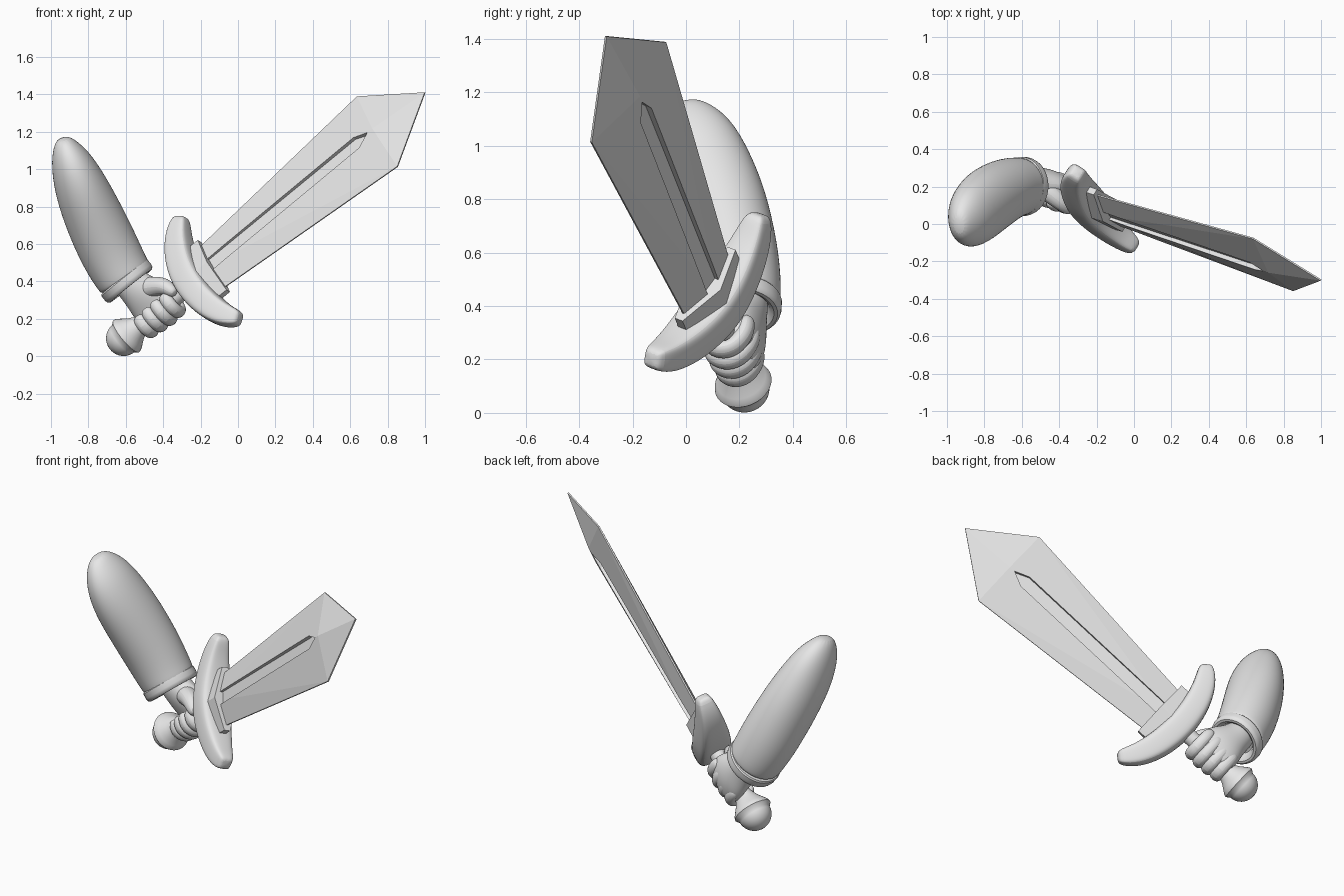
import bpy, bmesh, math
from mathutils import Vector

cube = bpy.data.objects.get("Cube")
if cube:
    bpy.data.objects.remove(cube, do_unlink=True)

grey = bpy.data.materials.new("plain grey")
grey.use_nodes = True
grey.diffuse_color = (0.8, 0.8, 0.8, 1)
grey.node_tree.nodes["Principled BSDF"].inputs["Base Color"].default_value = (0.8, 0.8, 0.8, 1)

# Sword frame: along the blade, across its width, out of its front face
TIP = Vector((1.0, -0.30, 1.41))
ALONG = Vector((0.749, -0.2465, 0.615)).normalized()
WIDE = Vector((-0.429, 0.546, 0.721))
WIDE = (WIDE - ALONG * WIDE.dot(ALONG)).normalized()
FACE = ALONG.cross(WIDE)
ORIGIN = TIP - ALONG * 2.13


def sw(s, w, n):
    return ORIGIN + ALONG * s + WIDE * w + FACE * n


def shade(ob, angle):
    bpy.ops.object.select_all(action='DESELECT')
    ob.select_set(True)
    bpy.context.view_layer.objects.active = ob
    bpy.ops.object.shade_smooth_by_angle(angle=math.radians(angle))


def finish(name, bm, levels=0, angle=35):
    bmesh.ops.recalc_face_normals(bm, faces=bm.faces)
    mesh = bpy.data.meshes.new(name)
    bm.to_mesh(mesh)
    bm.free()
    ob = bpy.data.objects.new(name, mesh)
    bpy.context.collection.objects.link(ob)
    mesh.materials.append(grey)
    if levels:
        sub = ob.modifiers.new("smooth", 'SUBSURF')
        sub.levels = sub.render_levels = levels
    shade(ob, angle)
    return ob


def loft(name, rings, ref, axis=None, power=1.0, sides=12, levels=2, dome=0.0):
    """Skin elliptical rings (centre, radius along ref, other radius)."""
    pts = [r[0] for r in rings]
    last = len(pts) - 1
    tans = [axis or (pts[min(i + 1, last)] - pts[max(i - 1, 0)]).normalized()
            for i in range(last + 1)]
    data = [(p, a, b, t) for (p, a, b), t in zip(rings, tans)]
    if dome:
        for end, sign in ((0, -1), (-1, 1)):
            p, a, b, t = data[end]
            extra = (p + t * sign * dome * min(a, b), a * 0.55, b * 0.55, t)
            data.insert(0 if end == 0 else len(data), extra)
    bm = bmesh.new()
    skins = []
    for p, a, b, t in data:
        u = (ref - t * ref.dot(t)).normalized()
        v = t.cross(u)
        ring = []
        for k in range(sides):
            ang = 2 * math.pi * (k + 0.5) / sides
            c, s = math.cos(ang), math.sin(ang)
            c = math.copysign(abs(c) ** power, c)
            s = math.copysign(abs(s) ** power, s)
            ring.append(bm.verts.new(p + u * (a * c) + v * (b * s)))
        skins.append(ring)
    for r0, r1 in zip(skins, skins[1:]):
        for k in range(sides):
            j = (k + 1) % sides
            bm.faces.new((r0[k], r0[j], r1[j], r1[k]))
    bm.faces.new(skins[0])
    bm.faces.new(skins[-1])
    return finish(name, bm, levels)


def lathe(name, base, axis, profile):
    rings = [(base + axis * h, r, r) for r, h in profile]
    return loft(name, rings, Vector((0, 1, 0)), axis=axis, sides=32, levels=0)


def hull(name, points):
    bm = bmesh.new()
    for p in points:
        bm.verts.new(sw(*p))
    bmesh.ops.convex_hull(bm, input=bm.verts)
    bmesh.ops.dissolve_limit(bm, angle_limit=0.005, verts=bm.verts, edges=bm.edges)
    return finish(name, bm, angle=1)


def diamond(s, half, edge, ridge):
    return [(s, w, n * k) for w, n in ((half, edge), (0, ridge), (-half, edge)) for k in (-1, 1)]


# Blade with a strong central ridge, and a fuller cut into each side
blade = hull("blade", diamond(0.55, 0.145, 0.004, 0.045)
             + diamond(1.79, 0.257, 0.004, 0.055) + [(2.13, 0, 0.004), (2.13, 0, -0.004)])
for side in (-1, 1):
    outline = [(0.5, 0.037), (1.67, 0.037), (1.755, 0), (1.67, -0.037), (0.5, -0.037)]
    cutter = hull("fuller_cutter", [(s, w, n * side) for s, w in outline for n in (0.02, 0.1)])
    cutter.hide_render = True
    cut = blade.modifiers.new("fuller", 'BOOLEAN')
    cut.operation, cut.solver, cut.object = 'DIFFERENCE', 'EXACT', cutter
    bpy.context.view_layer.objects.active = blade
    bpy.ops.object.modifier_apply(modifier=cut.name)
    bpy.data.objects.remove(cutter, do_unlink=True)
shade(blade, 1)

# Collar that holds the blade
hull("collar", diamond(0.5, 0.183, 0.02, 0.075) + diamond(0.622, 0.183, 0.018, 0.072))

# Crescent guard, deepest in the middle
arm_side = [(0.1, 0.475, 0.08, 0.094), (0.2, 0.497, 0.075, 0.08),
            (0.3, 0.54, 0.063, 0.062), (0.362, 0.593, 0.045, 0.046)]
stations = ([(-w, *r) for w, *r in reversed(arm_side)] + [(0, 0.468, 0.083, 0.102)] + arm_side)
loft("guard", [(sw(s, w, 0.005), a, b) for w, s, a, b in stations], ALONG, power=0.45, dome=0.4)

# Grip and pommel
lathe("grip", ORIGIN, ALONG, [(0.045, 0.04), (0.045, 0.45)])
ball = [(0.094 * math.sin(a * math.pi / 20), -0.015 - 0.092 * math.cos(a * math.pi / 20))
        for a in range(1, 11)]
lathe("pommel", ORIGIN + FACE * 0.012, ALONG,
      ball + [(0.11, 0.006), (0.106, 0.02), (0.095, 0.036),
              (0.07, 0.07), (0.05, 0.11), (0.045, 0.13)])

# Fingers wrapped round the grip
wrap = [(0.08, -0.045), (0.03, -0.07), (-0.035, -0.068), (-0.07, -0.035),
        (-0.07, 0.02), (-0.045, 0.05), (0.0, 0.06)]
for name, s, size in (("little_finger", 0.13, 0.92), ("ring_finger", 0.19, 1.0),
                      ("middle_finger", 0.252, 1.05), ("index_finger", 0.314, 1.0)):
    loft(name, [(sw(s, w * size, n * size), 0.041, 0.037 * size) for w, n in wrap],
         ALONG, sides=8, dome=0.7)

# Palm, wrist and thumb
palm = [(0.19, 0.25, 0.11, 0.09, 0.09), (0.2, 0.17, 0.06, 0.1, 0.085),
        (0.215, 0.11, 0.01, 0.13, 0.078), (0.222, 0.06, -0.03, 0.142, 0.066),
        (0.222, 0.0, -0.058, 0.135, 0.048)]
loft("palm", [(sw(s, w, n), a, b) for s, w, n, a, b in palm], ALONG, dome=0.5)
thumb = [(0.22, 0.15, 0.045, 0.065), (0.295, 0.105, 0.055, 0.06),
         (0.35, 0.055, 0.066, 0.05), (0.37, 0.0, 0.066, 0.038)]
loft("thumb", [(sw(s, w, n), r, r) for s, w, n, r in thumb], FACE, sides=8, dome=0.7)

# Bent sleeve, from the cuff up to the rounded shoulder end
sleeve = [((-0.602, 0.2, 0.417), 0.15, 0.15), ((-0.608, 0.2, 0.425), 0.158, 0.158),
          ((-0.64, 0.197, 0.475), 0.164, 0.162), ((-0.70, 0.178, 0.59), 0.175, 0.169),
          ((-0.787, 0.122, 0.78), 0.19, 0.162), ((-0.85, 0.062, 0.93), 0.186, 0.143),
          ((-0.895, 0.022, 1.05), 0.16, 0.111), ((-0.927, 0.0, 1.13), 0.103, 0.067),
          ((-0.938, -0.008, 1.168), 0.045, 0.03)]
loft("sleeve", [(Vector(p), a, b) for p, a, b in sleeve], Vector((0, 1, 0)), sides=16)

# Rolled cuff, flush with the sleeve, with a recessed opening
lathe("cuff", Vector((-0.58, 0.2, 0.385)), Vector((-0.62, 0.03, 0.78)).normalized(),
      [(0.10, 0.03), (0.115, 0.0), (0.13, -0.012), (0.144, -0.012), (0.154, -0.003),
       (0.158, 0.012), (0.158, 0.042), (0.152, 0.05), (0.13, 0.054)])
